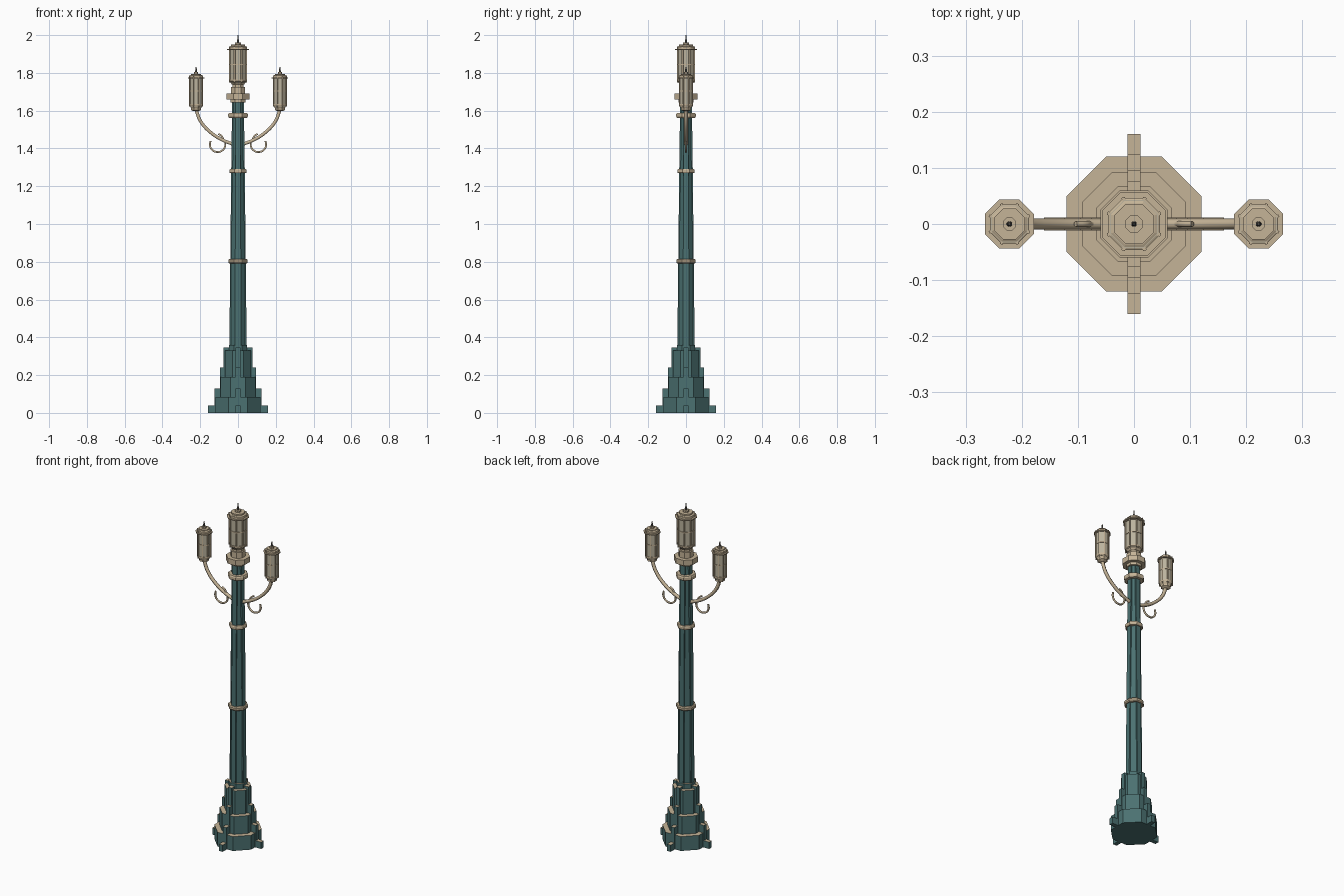
import bpy, bmesh, math
from mathutils import Matrix

cube = bpy.data.objects.get("Cube")
if cube:
    bpy.data.objects.remove(cube)


def material(name, rgb):
    m = bpy.data.materials.new(name)
    m.use_nodes = True
    m.diffuse_color = (*rgb, 1)
    m.node_tree.nodes["Principled BSDF"].inputs["Base Color"].default_value = (*rgb, 1)
    return m


TEAL = material("teal_paint", (0.07, 0.165, 0.165))
TAN = material("tan_stone", (0.56, 0.455, 0.31))
GLASS = material("frosted_glass", (0.5, 0.45, 0.34))
DARK = material("dark_metal", (0.12, 0.11, 0.095))


def finish(name, bm, mats, tan_tops=False):
    bmesh.ops.recalc_face_normals(bm, faces=bm.faces)
    bm.normal_update()
    if tan_tops:
        for f in bm.faces:
            f.material_index = int(f.normal.z > 0.7)
    me = bpy.data.meshes.new(name)
    bm.to_mesh(me)
    bm.free()
    for m in mats:
        me.materials.append(m)
    ob = bpy.data.objects.new(name, me)
    bpy.context.collection.objects.link(ob)
    return ob


def octagon(name, profile, mats, x=0, tan_tops=False):
    """Eight-sided stack; profile holds (half width across flats, z)."""
    bm = bmesh.new()
    rings = []
    for a, z in profile:
        r = a / math.cos(math.pi / 8)
        rings.append([bm.verts.new((x + r * math.cos((k + 0.5) * math.pi / 4),
                                    r * math.sin((k + 0.5) * math.pi / 4), z)) for k in range(8)])
    bm.faces.new(rings[0])
    bm.faces.new(rings[-1])
    for lo, hi in zip(rings, rings[1:]):
        for k in range(8):
            j = (k + 1) % 8
            bm.faces.new((lo[k], lo[j], hi[j], hi[k]))
    return finish(name, bm, mats, tan_tops)


def steps(tiers, z=0):
    """Turn (half width, top z) tiers into a stepped profile."""
    out = []
    for a, top in tiers:
        out += [(a, z), (a, top)]
        z = top
    return out


def fins(name, outline, half, mats, tan_tops=False):
    """Four upright slabs, one on each side, cut to an outline of (reach, z)."""
    bm = bmesh.new()
    pts = [(0, outline[0][1])] + outline + [(0, outline[-1][1])]
    for k in range(4):
        turn = Matrix.Rotation(k * math.pi / 2, 3, 'Z')
        sides = [[bm.verts.new(turn @ Matrix.Identity(3).col[0] * 0) for p in pts] for s in range(2)]
        for s, row in enumerate(sides):
            for v, (r, z) in zip(row, pts):
                v.co = (r, half * (2 * s - 1), z)
                v.co = turn @ v.co
            bm.faces.new(row)
        n = len(pts)
        for i in range(n):
            j = (i + 1) % n
            bm.faces.new((sides[0][i], sides[0][j], sides[1][j], sides[1][i]))
    return finish(name, bm, mats, tan_tops)


def tube(name, points, radius, mat):
    cu = bpy.data.curves.new(name, 'CURVE')
    cu.dimensions = '3D'
    cu.bevel_depth = radius
    cu.bevel_resolution = 1
    cu.resolution_u = 4
    cu.use_fill_caps = True
    sp = cu.splines.new('BEZIER')
    sp.bezier_points.add(len(points) - 1)
    for b, (x, z) in zip(sp.bezier_points, points):
        b.co = (x, 0, z)
        b.handle_left_type = b.handle_right_type = 'AUTO'
    tmp = bpy.data.objects.new(name, cu)
    bpy.context.collection.objects.link(tmp)
    me = bpy.data.meshes.new_from_object(tmp.evaluated_get(bpy.context.evaluated_depsgraph_get()))
    bpy.data.objects.remove(tmp)
    me.materials.clear()
    me.materials.append(mat)
    for p in me.polygons:
        p.use_smooth = True
    ob = bpy.data.objects.new(name, me)
    bpy.context.collection.objects.link(ob)


def lantern(name, x, z0, z1, a, cap_z, tip):
    """Glazed eight-sided lamp with posts, hoops, cap and finial."""
    h = z1 - z0
    octagon(name + "_glass", [(a * 0.93, z0), (a * 0.93, z1)], [GLASS], x)
    octagon(name + "_sill", [(a * 0.7, z0 - 0.012), (a, z0 + 0.006), (a, z0 + 0.014)], [TAN], x)
    octagon(name + "_head", [(a, z1 - 0.014), (a, z1 - 0.002), (a * 0.8, z1 + 0.002)], [TAN], x)
    for i, f in enumerate((0.5, 0.91)):
        z = z0 + h * f
        octagon(f"{name}_hoop_{i}", [(a * (1 + 0.24 * i), z - 0.003),
                                     (a * (1 + 0.24 * i), z + 0.003)], [TAN], x)
    # corner posts
    bm = bmesh.new()
    r = a / math.cos(math.pi / 8) * 0.97
    for k in range(8):
        ang = (k + 0.5) * math.pi / 4
        bmesh.ops.create_cube(bm, size=1, matrix=Matrix.Translation((x, 0, z0 + h / 2))
                              @ Matrix.Rotation(ang, 4, 'Z') @ Matrix.Translation((r, 0, 0))
                              @ Matrix.Diagonal((a * 0.14, a * 0.14, h, 1)))
    finish(name + "_posts", bm, [TAN])
    octagon(name + "_cap", [(a * 0.78, z1), (a * 0.78, cap_z - 0.006),
                            (a * 0.33, cap_z - 0.006), (a * 0.33, cap_z + 0.004)], [TAN], x)
    octagon(name + "_finial", [(0.005, cap_z), (0.004, cap_z + 0.02), (0.002, tip)], [DARK], x)


# stepped base with buttresses
octagon("base_tiers", steps([(0.12, 0.085), (0.093, 0.19), (0.068, 0.33), (0.048, 0.36)]),
        [TEAL, TAN], tan_tops=True)
fins("base_buttresses", steps([(0.16, 0.04), (0.125, 0.13), (0.096, 0.24), (0.076, 0.345)]),
     0.012, [TEAL, TAN], True)

# tapered shaft with raised face strips
octagon("shaft", [(0.038, 0.35), (0.036, 0.8), (0.03, 1.28), (0.027, 1.65)], [TEAL])
fins("shaft_strips", [(0.046, 0.35), (0.041, 0.8), (0.036, 1.28), (0.031, 1.645)], 0.014, [TEAL])

# bands and capital
for label, a, z, h in (("lower", 0.051, 0.803, 0.022), ("middle", 0.046, 1.28, 0.022),
                       ("upper", 0.052, 1.575, 0.026)):
    octagon(label + "_band", [(a * 0.92, z - h / 2), (a, z - h / 4),
                              (a, z + h / 4), (a * 0.92, z + h / 2)], [TAN])
octagon("capital", steps([(0.04, 1.658), (0.06, 1.69), (0.038, 1.725), (0.03, 1.745)], 1.643), [TAN])

# main lantern
lantern("main_lantern", 0, 1.75, 1.94, 0.046, 1.956, 2.0)

# side arms, scrolls and lanterns
for side, s in (("left", 1), ("right", -1)):
    arm = [(0.02, 1.42), (0.085, 1.446), (0.15, 1.489), (0.2, 1.547), (0.222, 1.605)]
    tube(side + "_arm", [(s * x, z) for x, z in arm], 0.01, TAN)
    curl = [(0.108 + 0.041 * math.cos(math.radians(t)), 1.422 + 0.041 * math.sin(math.radians(t)))
            for t in range(25, -226, -25)]
    curl += [(0.086, 1.465), (0.104, 1.477)]
    tube(side + "_scroll", [(s * x, z) for x, z in curl], 0.0055, TAN)
    octagon(side + "_lantern_cup", [(0.014, 1.597), (0.026, 1.604), (0.026, 1.616)], [TAN], s * 0.222)
    lantern(side + "_lantern", s * 0.222, 1.622, 1.787, 0.035, 1.8, 1.832)
